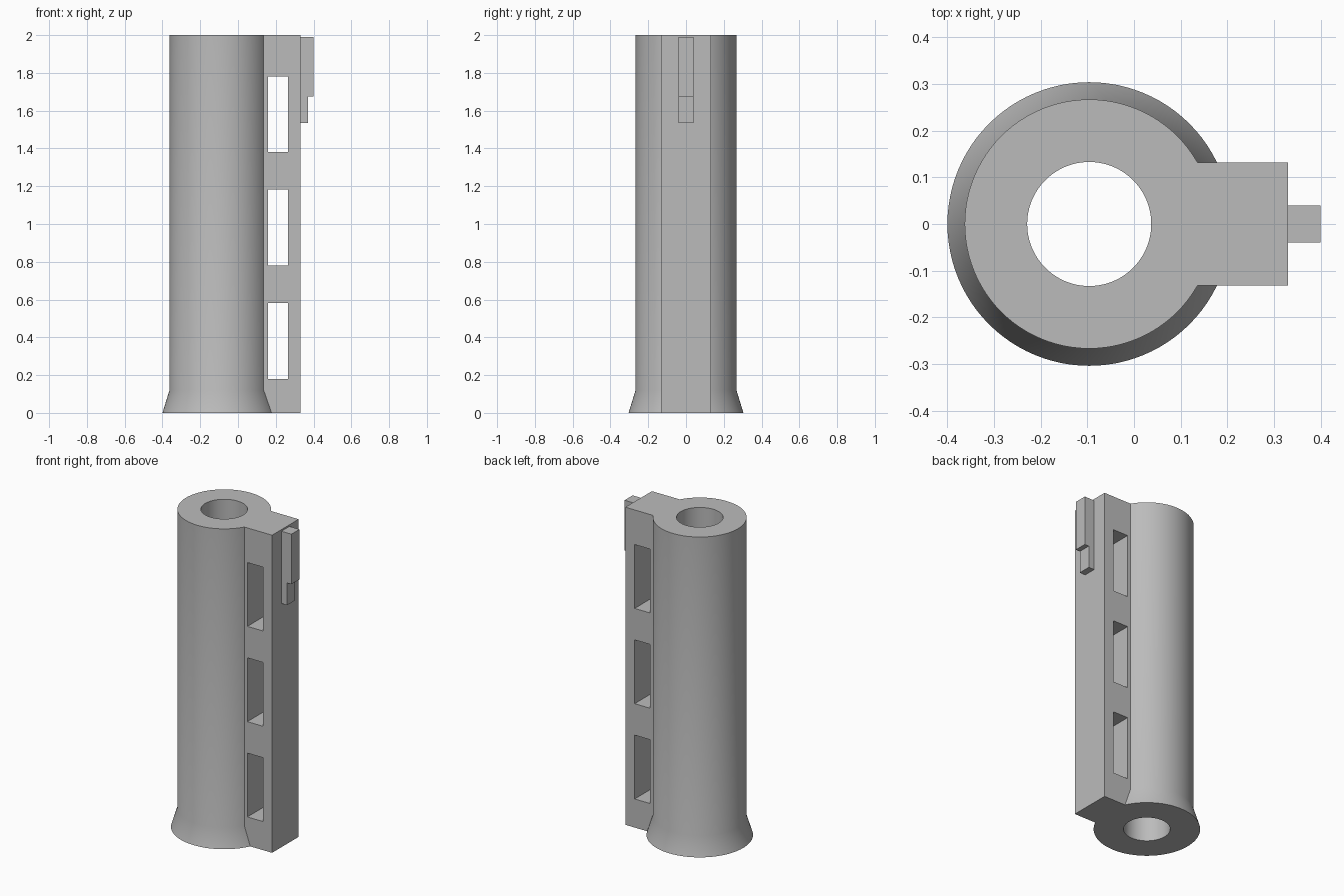
import bpy, bmesh, math

if "Cube" in bpy.data.objects:
    bpy.data.objects.remove(bpy.data.objects["Cube"], do_unlink=True)

grey = bpy.data.materials.new("plain grey")
grey.use_nodes = True
colour = (0.5, 0.5, 0.5, 1)
grey.diffuse_color = colour
grey.node_tree.nodes["Principled BSDF"].inputs["Base Color"].default_value = colour

AXIS_X = -0.096
HEIGHT = 2.0
SEGMENTS = 96


def add_object(name, bm):
    bmesh.ops.recalc_face_normals(bm, faces=bm.faces)
    mesh = bpy.data.meshes.new(name)
    bm.to_mesh(mesh)
    bm.free()
    mesh.materials.append(grey)
    obj = bpy.data.objects.new(name, mesh)
    bpy.context.collection.objects.link(obj)
    return obj


def lathe(name, profile):
    """Spin a closed (radius, z) profile about the tube axis."""
    bm = bmesh.new()
    rings = []
    for i in range(SEGMENTS):
        a = math.tau * i / SEGMENTS
        rings.append([bm.verts.new((AXIS_X + r * math.cos(a), r * math.sin(a), z))
                      for r, z in profile])
    n = len(profile)
    for i in range(SEGMENTS):
        a, b = rings[i], rings[(i + 1) % SEGMENTS]
        for j in range(n):
            k = (j + 1) % n
            bm.faces.new((a[j], b[j], b[k], a[k]))
    return add_object(name, bm)


def prism(name, outline, half_width):
    """Extrude an (x, z) outline symmetrically along y."""
    bm = bmesh.new()
    face = bm.faces.new([bm.verts.new((x, -half_width, z)) for x, z in outline])
    moved = bmesh.ops.extrude_face_region(bm, geom=[face])["geom"]
    verts = [g for g in moved if isinstance(g, bmesh.types.BMVert)]
    bmesh.ops.translate(bm, verts=verts, vec=(0, 2 * half_width, 0))
    return add_object(name, bm)


def box(name, x0, x1, z0, z1, half_width):
    return prism(name, [(x0, z0), (x1, z0), (x1, z1), (x0, z1)], half_width)


def combine(target, helper, operation):
    mod = target.modifiers.new(helper.name, "BOOLEAN")
    mod.object = helper
    mod.operation = operation
    mod.solver = "EXACT"
    helper.hide_render = True
    bpy.context.view_layer.objects.active = target
    bpy.ops.object.modifier_apply(modifier=mod.name)
    bpy.data.objects.remove(helper, do_unlink=True)


# Hollow tube with flared foot
body = lathe("tube_body", [(0.133, 0), (0.304, 0), (0.267, 0.12),
                           (0.267, HEIGHT), (0.133, HEIGHT)])

# Side rail joined to the tube
combine(body, box("side_rail", 0.07, 0.33, 0, HEIGHT, 0.132), "UNION")

# Three windows through the rail
for i in range(3):
    z = 0.18 + 0.6 * i
    combine(body, box("window_cutter", 0.158, 0.265, z, z + 0.402, 0.4), "DIFFERENCE")

# Stepped clip on the outer face of the rail
clip = prism("stepped_clip", [(0.33, 1.535), (0.37, 1.535), (0.37, 1.675),
                              (0.4, 1.675), (0.4, 1.99), (0.33, 1.99)], 0.04)

# Smooth round walls, sharp corners
bpy.ops.object.select_all(action="DESELECT")
body.select_set(True)
bpy.context.view_layer.objects.active = body
bpy.ops.object.shade_smooth_by_angle(angle=math.radians(30))
